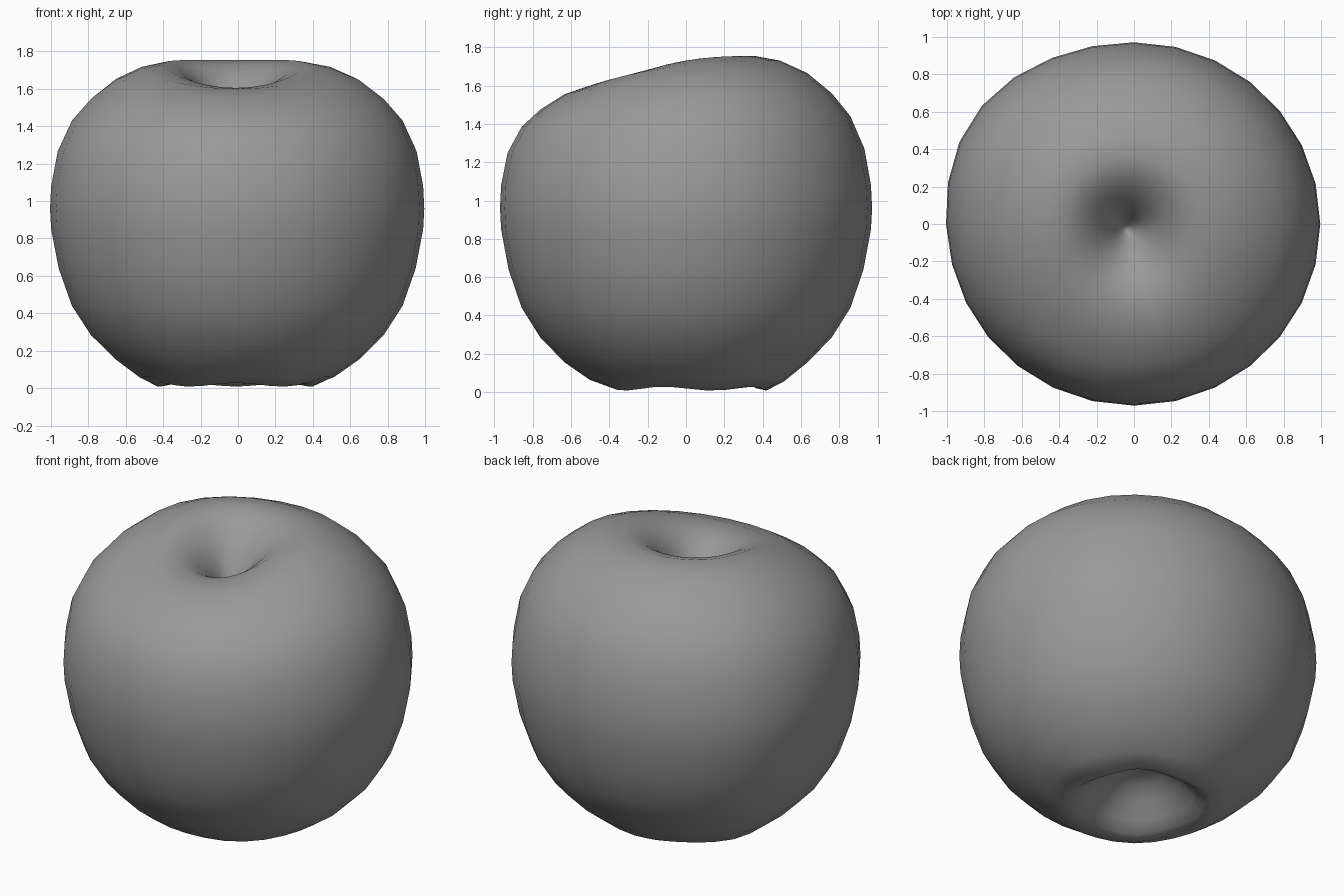
import bpy, bmesh, math

if "Cube" in bpy.data.objects:
    bpy.data.objects.remove(bpy.data.objects["Cube"])

SEGMENTS = 28

# Profile from the bottom hollow to the top hollow:
# radius, height, drop towards the front, strength of the five base lobes
PROFILE = [
    (0.07, 0.24, 0, 0), (0.14, 0.22, 0, 0), (0.22, 0.16, 0, 0.2),
    (0.30, 0.08, 0, 0.6), (0.36, 0.03, 0, 1), (0.42, 0.018, 0, 1),
    (0.52, 0.06, 0, 0.4), (0.65, 0.155, 0, 0), (0.78, 0.285, 0, 0),
    (0.88, 0.44, 0, 0), (0.95, 0.64, 0, 0), (0.99, 0.85, 0, 0),
    (0.996, 0.96, 0, 0), (0.99, 1.08, 0, 0), (0.955, 1.27, 0.02, 0),
    (0.88, 1.44, 0.055, 0), (0.78, 1.56, 0.085, 0), (0.65, 1.665, 0.11, 0),
    (0.51, 1.73, 0.13, 0), (0.38, 1.755, 0.15, 0), (0.29, 1.725, 0.14, 0),
    (0.21, 1.665, 0.12, 0), (0.13, 1.57, 0.08, 0), (0.07, 1.46, 0.03, 0),
    (0.03, 1.38, 0, 0),
]


def point(radius, height, drop, lobe, angle):
    front = ((1 - math.sin(angle)) / 2) ** 2.5
    wave = 0.01 * lobe * math.cos(5 * (angle + math.pi / 2))
    # Swelling on the back left shoulder
    bulge = 1 + 0.045 * max(0, math.cos(angle - math.radians(145))) ** 8
    # Both hollows sit slightly off the axis
    inner = max(0, 1 - radius / 0.6)
    dx = -0.035 * inner
    dy = (-0.035 if height > 1 else 0.035) * inner
    return (radius * bulge * math.cos(angle) + dx,
            0.975 * radius * bulge * math.sin(angle) + dy,
            height - drop * front + wave)


# Apple body
bm = bmesh.new()
rings = []
for row in PROFILE:
    rings.append([bm.verts.new(point(*row, 2 * math.pi * i / SEGMENTS))
                  for i in range(SEGMENTS)])
for low, high in zip(rings, rings[1:]):
    for i in range(SEGMENTS):
        j = (i + 1) % SEGMENTS
        bm.faces.new((low[i], low[j], high[j], high[i]))

# Centres of the two hollows
base = bm.verts.new(point(0, 0.245, 0, 0, 0))
crown = bm.verts.new(point(0, 1.36, 0, 0, 0))
for i in range(SEGMENTS):
    j = (i + 1) % SEGMENTS
    bm.faces.new((base, rings[0][j], rings[0][i]))
    bm.faces.new((crown, rings[-1][i], rings[-1][j]))

for face in bm.faces:
    face.smooth = True
bmesh.ops.recalc_face_normals(bm, faces=bm.faces)
mesh = bpy.data.meshes.new("apple")
bm.to_mesh(mesh)
bm.free()
apple = bpy.data.objects.new("apple", mesh)
bpy.context.collection.objects.link(apple)

# Mid grey skin
skin = bpy.data.materials.new("grey_skin")
skin.diffuse_color = (0.32, 0.32, 0.32, 1)
skin.use_nodes = True
skin.node_tree.nodes["Principled BSDF"].inputs["Base Color"].default_value = skin.diffuse_color
mesh.materials.append(skin)
